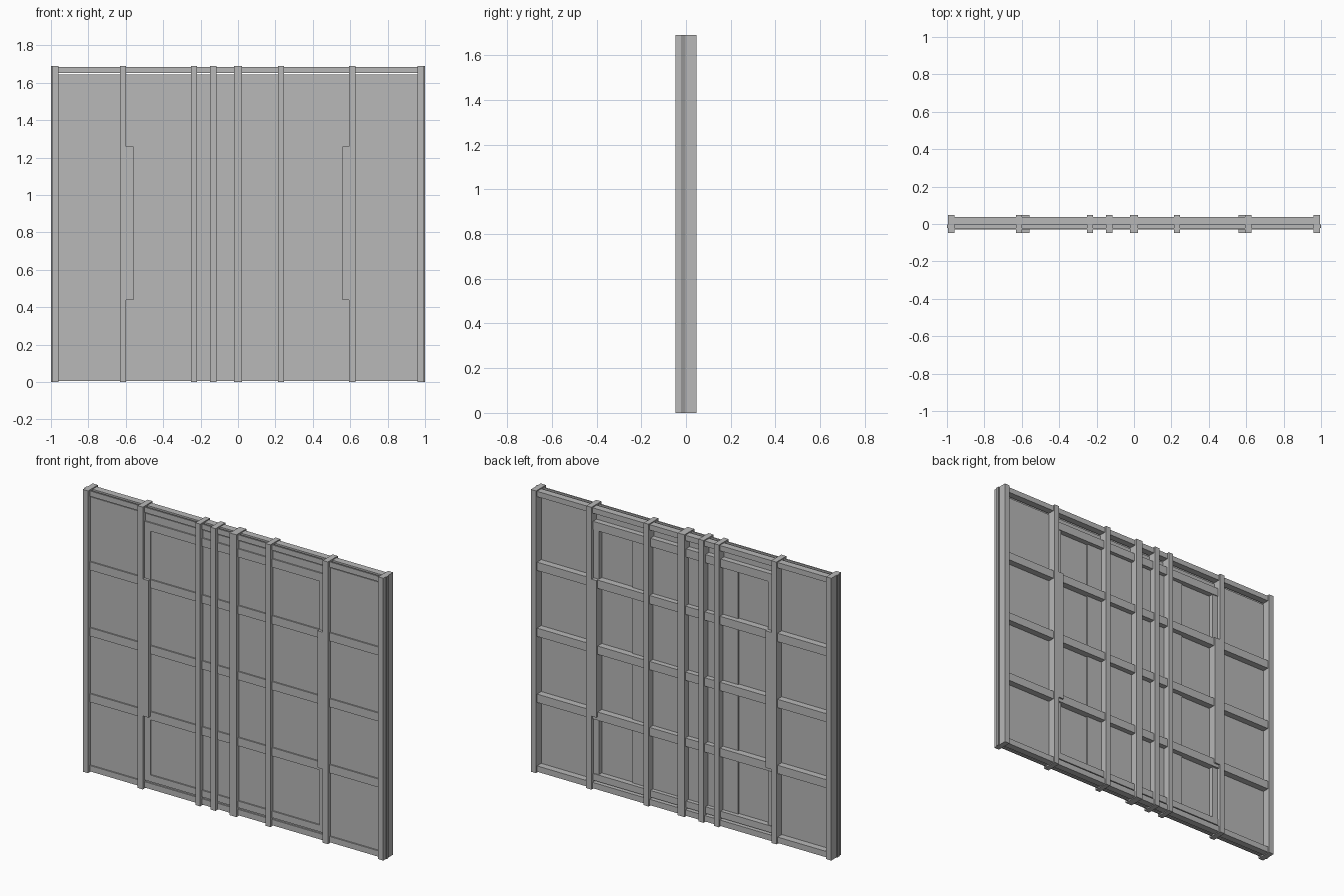
import bpy
import bmesh

cube = bpy.data.objects.get("Cube")
if cube:
    bpy.data.objects.remove(cube, do_unlink=True)


def material(name, value):
    mat = bpy.data.materials.new(name)
    mat.use_nodes = True
    colour = (value, value, value, 1)
    mat.diffuse_color = colour
    mat.node_tree.nodes["Principled BSDF"].inputs["Base Color"].default_value = colour
    return mat


grey = material("plain grey", 0.48)
dark = material("dark grey", 0.3)


def box(name, xs, ys, zs, mat=grey):
    """Box from its low and high limits on each axis."""
    bm = bmesh.new()
    bmesh.ops.create_cube(bm, size=1)
    for v in bm.verts:
        for axis, (lo, hi) in enumerate((xs, ys, zs)):
            v.co[axis] = lo if v.co[axis] < 0 else hi
    mesh = bpy.data.meshes.new(name)
    bm.to_mesh(mesh)
    bm.free()
    mesh.materials.append(mat)
    obj = bpy.data.objects.new(name, mesh)
    bpy.context.collection.objects.link(obj)
    return obj


height = 1.69
depth = (-0.047, 0.047)      # posts
sheet = (-0.022, -0.003)     # infill sheet
front = (-0.03, -0.021)      # shallow front battens
back = (-0.004, 0.037)       # deep back rails

# Upright posts
posts = {"right_end": (-0.978, 0.034), "right_door": (-0.615, 0.034),
         "right_outer": (-0.234, 0.032), "right_inner": (-0.133, 0.034),
         "centre": (0, 0.044), "left_middle": (0.231, 0.032),
         "left_door": (0.611, 0.034), "left_end": (0.978, 0.034)}
for name, (x, width) in posts.items():
    box(name + "_post", (x - width / 2, x + width / 2), depth, (0, height))

# Infill sheets: two side bays and the door bay
for side, label in ((-1, "right"), (1, "left")):
    xs = sorted((side * 0.61, side * 0.98))
    box(label + "_sheet", xs, sheet, (0.01, 1.645))
    # Sealing strip down the outer edge
    box(label + "_edge_strip", sorted((side * 0.99, side)), sheet, (0, height), dark)
box("door_sheet", (-0.6, 0.6), sheet, (0.01, 1.645))
box("door_back_plate", (-0.35, 0.35), (-0.004, 0.006), (0.05, 1.6))

# Full-width rails, shallow in front and deep behind
rails = {"bottom": (0.005, 0.04), "lower": (0.42, 0.47), "middle": (0.815, 0.865),
         "upper": (1.21, 1.26), "top": (1.652, 1.684)}
for name, zs in rails.items():
    box(name + "_front_rail", (-0.98, 0.98), front, zs)
    box(name + "_back_rail", (-0.98, 0.98), back, zs)

# Door frame inside the central bay
for name, zs in {"sill": (0.05, 0.09), "head": (1.55, 1.6)}.items():
    box("door_front_" + name, (-0.6, 0.6), front, zs)
    box("door_back_" + name, (-0.6, 0.6), (-0.004, 0.03), zs)
for side, label in ((-1, "right"), (1, "left")):
    xs = sorted((side * 0.56, side * 0.61))
    box(label + "_door_stile", xs, (front[0], 0.025), (0.05, 1.6))
    # Widened part of the door posts
    box(label + "_door_block", xs, depth, (0.44, 1.26))
